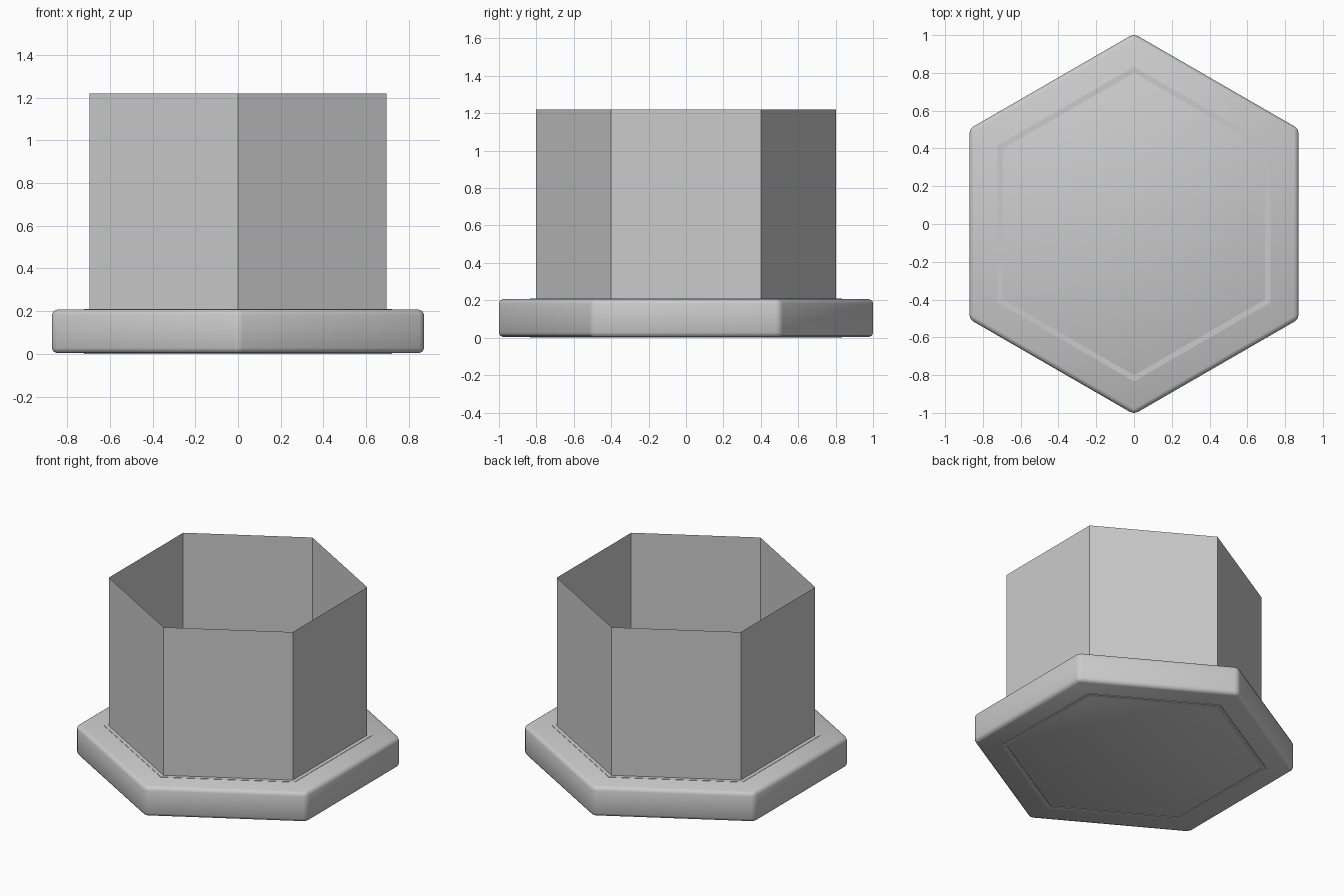
import bpy, bmesh
from math import sin, cos, pi

if "Cube" in bpy.data.objects:
    bpy.data.objects.remove(bpy.data.objects["Cube"])


def hex_points(r, z):
    # corners lie on the y axis
    return [(r * sin(i * pi / 3), r * cos(i * pi / 3), z) for i in range(6)]


def hex_shell(name, loops, cap=False, closed=False):
    # join successive hexagon loops (radius, height) with quads
    bm = bmesh.new()
    rings = [[bm.verts.new(p) for p in hex_points(r, z)] for r, z in loops]
    pairs = list(zip(rings, rings[1:]))
    if closed:
        pairs.append((rings[-1], rings[0]))
    for a, b in pairs:
        for i in range(6):
            j = (i + 1) % 6
            bm.faces.new((a[i], a[j], b[j], b[i]))
    if cap:
        bm.faces.new(rings[0])
        bm.faces.new(rings[-1])
    bmesh.ops.recalc_face_normals(bm, faces=bm.faces)
    mesh = bpy.data.meshes.new(name)
    bm.to_mesh(mesh)
    bm.free()
    obj = bpy.data.objects.new(name, mesh)
    bpy.context.collection.objects.link(obj)
    return obj


# base plate with softly rounded edges
base = hex_shell("base_plate", [(1.007, 0.003), (1.007, 0.207)], cap=True)
bevel = base.modifiers.new("rounded_edges", 'BEVEL')
bevel.width = 0.025
bevel.segments = 2
bevel.limit_method = 'ANGLE'
for p in base.data.polygons:
    p.use_smooth = True

# thin seam ring showing on both faces of the plate
hex_shell("seam_ring", [(0.80, 0.0), (0.833, 0.0), (0.833, 0.209), (0.80, 0.209)],
          closed=True)

# open, thin hexagonal wall
hex_shell("hex_wall", [(0.803, 0.205), (0.803, 1.22)])
